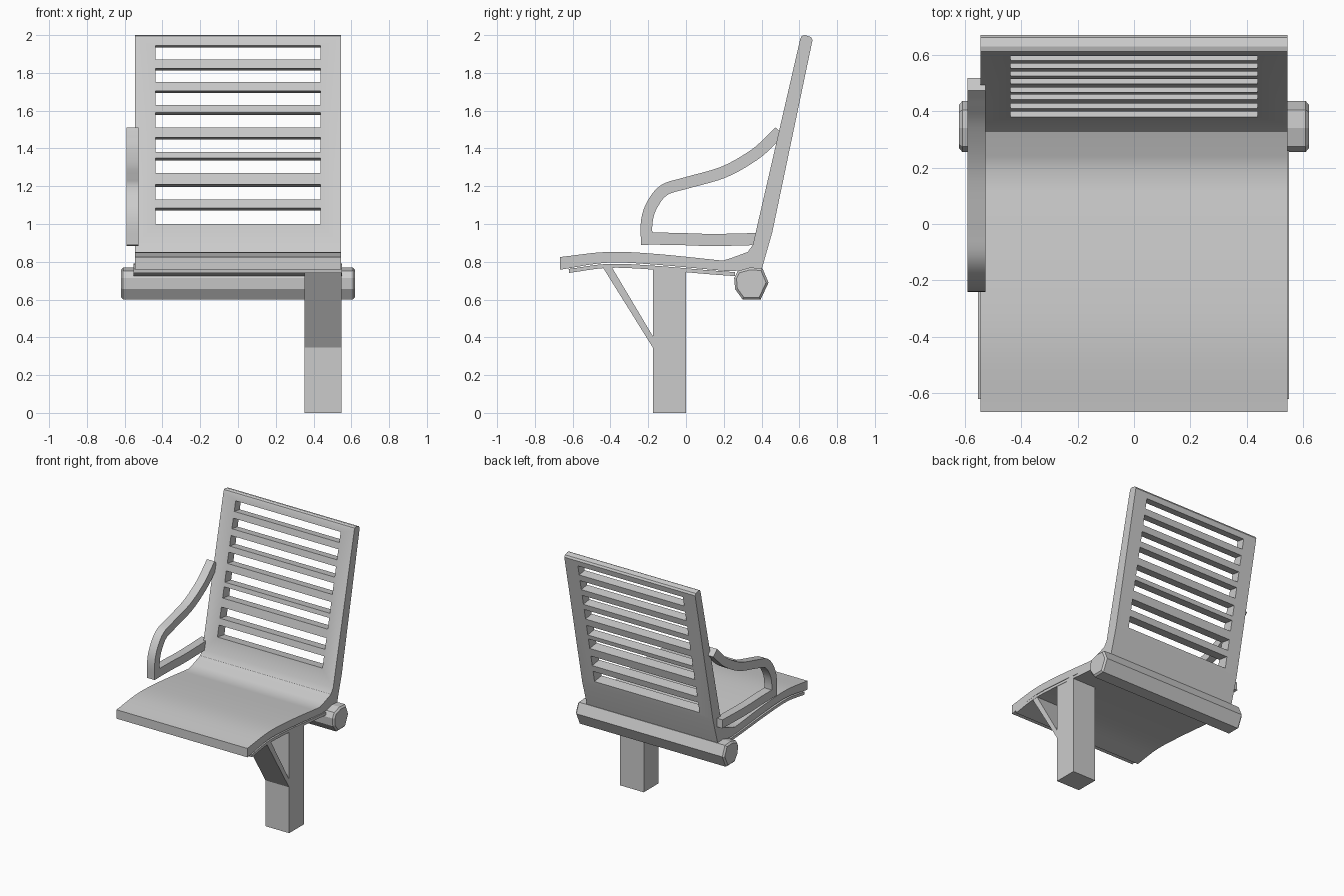
import bpy, bmesh, math
from mathutils import Matrix, Vector

if "Cube" in bpy.data.objects:
    bpy.data.objects.remove(bpy.data.objects["Cube"])


def smooth_path(pts, n=5):
    """Catmull-Rom curve through (y, z) points."""
    p = [Vector(q) for q in pts]
    p = [2 * p[0] - p[1]] + p + [2 * p[-1] - p[-2]]
    out = []
    for a, b, c, d in zip(p, p[1:], p[2:], p[3:]):
        for i in range(n):
            t = i / n
            out.append(0.5 * (2 * b + (c - a) * t + (2 * a - 5 * b + 4 * c - d) * t * t
                              + (3 * b - a - 3 * c + d) * t ** 3))
    return out + [p[-2]]


def add_object(name, bm):
    bmesh.ops.recalc_face_normals(bm, faces=bm.faces)
    me = bpy.data.meshes.new(name)
    bm.to_mesh(me)
    bm.free()
    ob = bpy.data.objects.new(name, me)
    bpy.context.collection.objects.link(ob)
    return ob


def extrude(name, outline, x0, x1):
    """Side-view (y, z) outline swept along x."""
    bm = bmesh.new()
    face = bm.faces.new([bm.verts.new((x0, y, z)) for y, z in outline])
    ext = bmesh.ops.extrude_face_region(bm, geom=[face])["geom"]
    bmesh.ops.translate(bm, vec=(x1 - x0, 0, 0),
                        verts=[v for v in ext if isinstance(v, bmesh.types.BMVert)])
    return add_object(name, bm)


def select(ob):
    bpy.ops.object.select_all(action='DESELECT')
    ob.select_set(True)
    bpy.context.view_layer.objects.active = ob


def shade(ob):
    select(ob)
    bpy.ops.object.shade_smooth_by_angle(angle=math.radians(25))


def offset(path, d):
    """Path shifted sideways by d."""
    out = []
    for i, p in enumerate(path):
        t = (path[min(i + 1, len(path) - 1)] - path[max(i - 1, 0)]).normalized()
        out.append(p + Vector((-t.y, t.x)) * d)
    return out


# Seat and backrest in one bent shell
seat_top = smooth_path([(-0.667, 0.825), (-0.417, 0.852), (-0.164, 0.842), (0.195, 0.806)])
back = [(0.24, 0.82), (0.327, 0.852), (0.354, 0.89), (0.605, 1.98), (0.612, 1.995), (0.63, 2.0),
        (0.662, 1.99), (0.67, 1.975), (0.457, 0.957), (0.402, 0.765)]
seat_under = smooth_path([(0.26, 0.752), (0.195, 0.753), (-0.164, 0.785),
                          (-0.417, 0.795), (-0.667, 0.758)])
shell = extrude("seat_and_back", seat_top + back + seat_under, -0.545, 0.545)

# Eight ventilation slots through the backrest
slots = [(1.0, 1.085), (1.13, 1.21), (1.27, 1.35), (1.38, 1.46),
         (1.51, 1.59), (1.63, 1.705), (1.75, 1.825), (1.87, 1.945)]
bm = bmesh.new()
for lo, hi in slots:
    z = (lo + hi) / 2
    y = 0.354 + 0.23 * (z - 0.89)
    bmesh.ops.create_cube(bm, size=1, matrix=Matrix.Translation((0, y, z))
                          @ Matrix.Rotation(-0.15, 4, 'X')
                          @ Matrix.Diagonal((0.875, 0.3, hi - lo, 1)))
cutter = add_object("slot_cutter", bm)
cutter.hide_render = True
mod = shell.modifiers.new("slots", 'BOOLEAN')
mod.operation = 'DIFFERENCE'
mod.solver = 'EXACT'
mod.object = cutter
select(shell)
bpy.ops.object.modifier_apply(modifier="slots")
bpy.data.objects.remove(cutter)
shade(shell)

# Thin support pan under the seat
pan = smooth_path([(-0.62, 0.755), (-0.41, 0.782), (-0.164, 0.772), (0.1, 0.75), (0.26, 0.738)])
shade(extrude("under_seat_pan", offset(pan, 0.007) + offset(pan, -0.014)[::-1], -0.553, 0.55))

# Support column and diagonal brace
extrude("column", [(-0.175, 0), (0, 0), (0, 0.752), (-0.175, 0.765)], 0.352, 0.549)
extrude("brace", [(-0.175, 0.345), (-0.175, 0.405), (-0.395, 0.775), (-0.44, 0.77)], 0.352, 0.549)

# Faceted cross beam with chamfered ends
beam_outline = [(0.30, 0.60), (0.395, 0.60), (0.437, 0.69), (0.405, 0.765), (0.34, 0.77),
                (0.275, 0.752), (0.255, 0.715), (0.26, 0.655)]
beam = extrude("cross_beam", beam_outline, -0.62, 0.62)
bm = bmesh.new()
bm.from_mesh(beam.data)
ends = [e for e in bm.edges if abs(e.verts[0].co.x - e.verts[1].co.x) < 1e-5]
bmesh.ops.bevel(bm, geom=ends, offset=0.012, segments=1, affect='EDGES')
bm.to_mesh(beam.data)
bm.free()

# Single curved armrest with its lower bar
arm = smooth_path([(-0.207, 0.89), (-0.208, 1.01), (-0.18, 1.10), (-0.115, 1.18), (0, 1.217),
                   (0.2, 1.275), (0.36, 1.365), (0.445, 1.44), (0.495, 1.49)])
shade(extrude("armrest", offset(arm, 0.031) + offset(arm, -0.031)[::-1], -0.59, -0.527))
bar = smooth_path([(-0.238, 0.923), (-0.05, 0.921), (0.1, 0.916), (0.25, 0.917), (0.41, 0.922)])
shade(extrude("armrest_bar", offset(bar, 0.032) + offset(bar, -0.032)[::-1], -0.59, -0.527))
